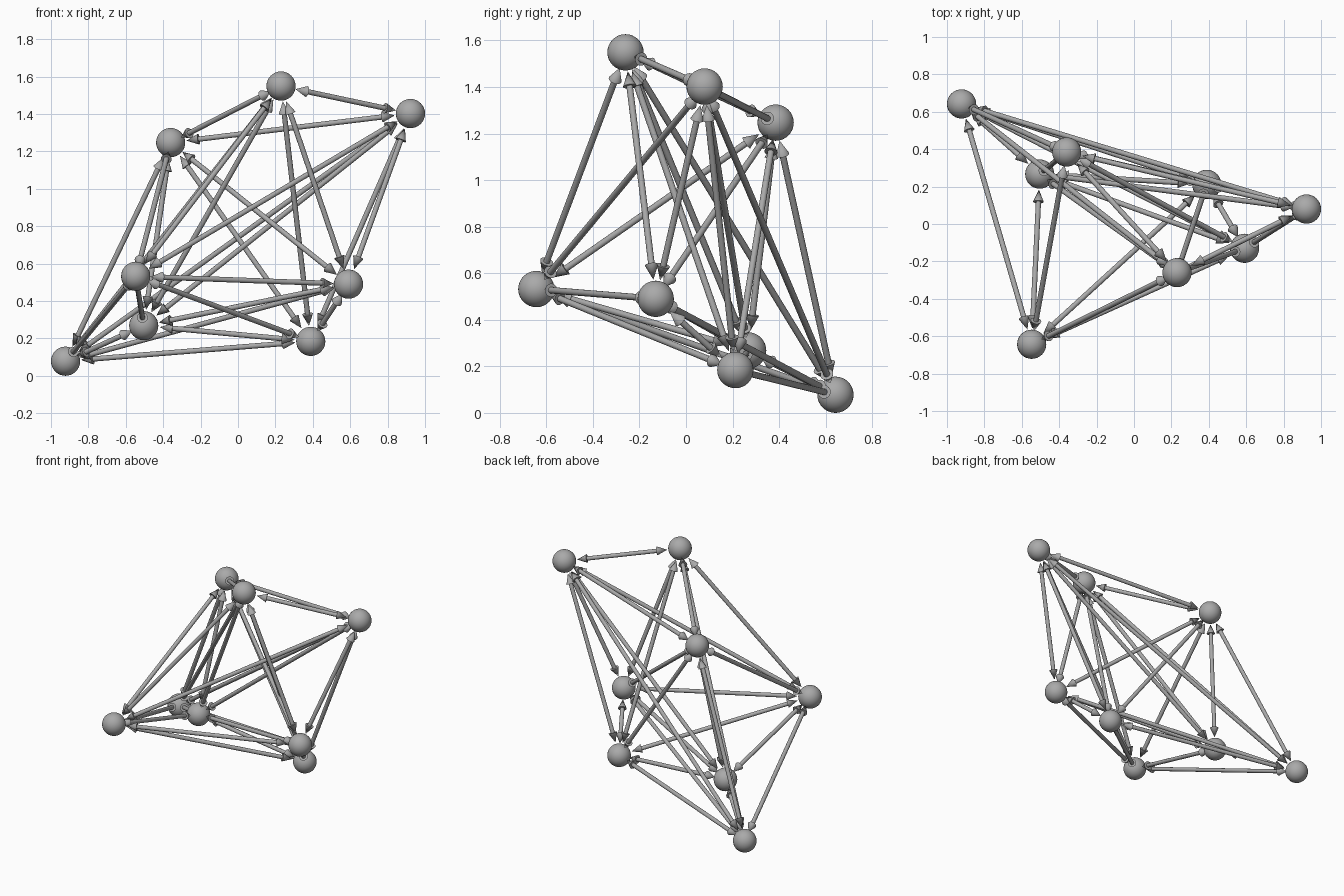
import bpy
import math
from itertools import combinations
from mathutils import Vector

if "Cube" in bpy.data.objects:
    bpy.data.objects.remove(bpy.data.objects["Cube"], do_unlink=True)

BALL_R = 0.078
SHAFT_R = 0.014
HEAD_R = 0.029
HEAD_LEN = 0.068
TIP_GAP = 0.087   # ball centre to arrow tip


def make_material(name, colour):
    mat = bpy.data.materials.new(name)
    mat.use_nodes = True
    mat.diffuse_color = colour
    mat.node_tree.nodes["Principled BSDF"].inputs["Base Color"].default_value = colour
    return mat


grey = make_material("mid grey", (0.4, 0.4, 0.4, 1))


def finish(name):
    obj = bpy.context.object
    obj.name = name
    obj.data.materials.append(grey)
    bpy.ops.object.shade_smooth_by_angle(angle=math.radians(40))
    return obj


def rod(name, start, end, r1, r2):
    """Cylinder or cone running from start to end."""
    axis = end - start
    bpy.ops.mesh.primitive_cone_add(
        vertices=16, radius1=r1, radius2=r2, depth=axis.length,
        location=(start + end) / 2,
        rotation=axis.to_track_quat('Z', 'Y').to_euler())
    return finish(name)


# Ball centres
balls = {
    "top": (0.23, -0.26, 1.549),
    "upper_left": (0.922, 0.08, 1.402),
    "upper_back": (-0.36, 0.385, 1.247),
    "front": (-0.547, -0.643, 0.532),
    "lower_middle": (-0.504, 0.267, 0.268),
    "bottom_corner": (-0.922, 0.642, 0.078),
    "side": (0.591, -0.13, 0.49),
    "lower_back": (0.389, 0.212, 0.184),
}
for name, pos in balls.items():
    bpy.ops.mesh.primitive_uv_sphere_add(segments=32, ring_count=16, radius=BALL_R, location=pos)
    finish(name + "_ball")

# Double-headed arrow between every pair of balls
for (na, pa), (nb, pb) in combinations(balls.items(), 2):
    a, b = Vector(pa), Vector(pb)
    d = (b - a).normalized()
    label = na + "_to_" + nb
    tip_a, tip_b = a + d * TIP_GAP, b - d * TIP_GAP
    base_a, base_b = tip_a + d * HEAD_LEN, tip_b - d * HEAD_LEN
    rod(label + "_shaft", base_a, base_b, SHAFT_R, SHAFT_R)
    rod(label + "_start_head", base_a, tip_a, HEAD_R, 0)
    rod(label + "_end_head", base_b, tip_b, HEAD_R, 0)
